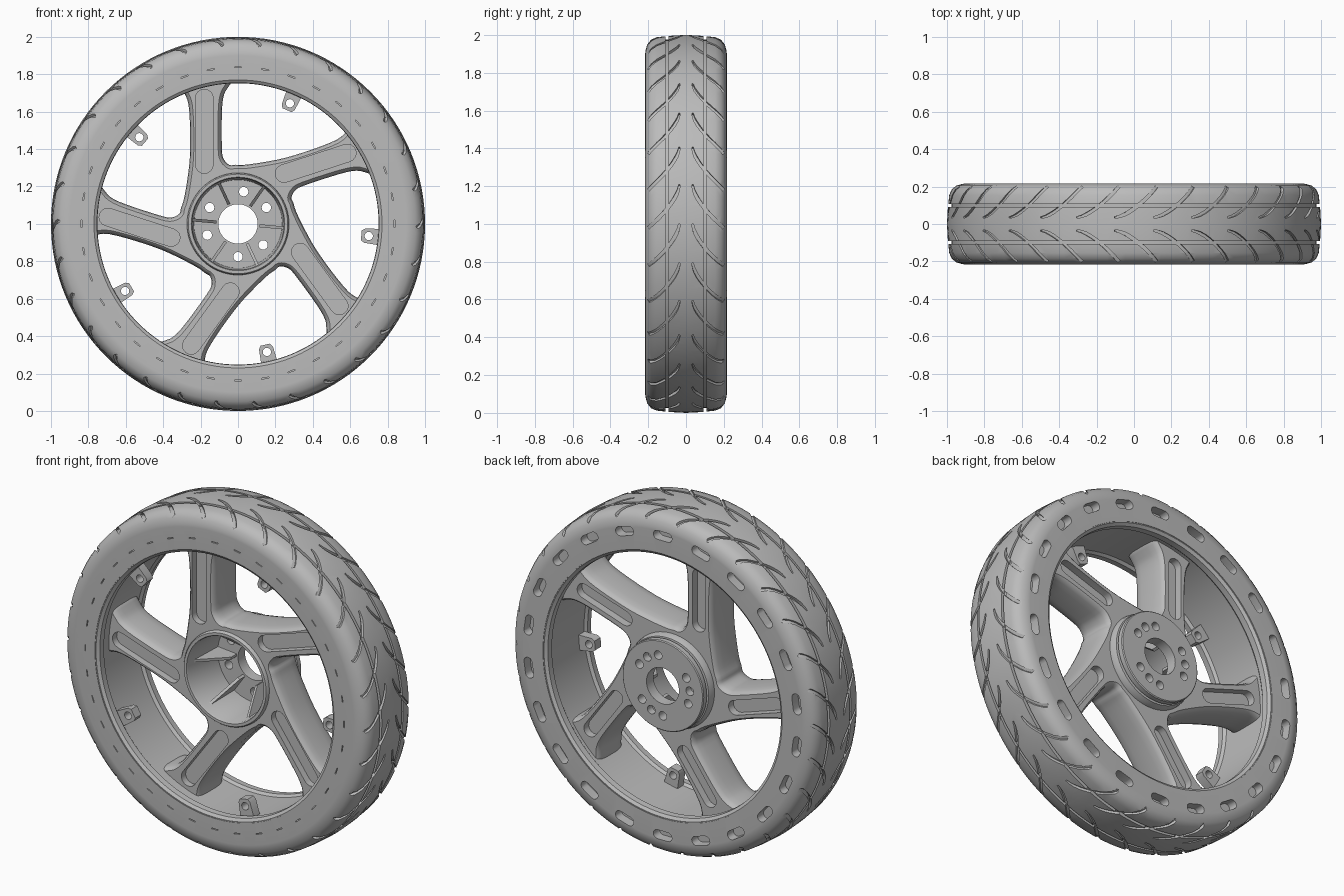
import bpy, bmesh, math
from mathutils import Vector

if "Cube" in bpy.data.objects:
    bpy.data.objects.remove(bpy.data.objects["Cube"])

grey = bpy.data.materials.new("mid grey")
grey.use_nodes = True
colour = (0.5, 0.5, 0.5, 1)
grey.diffuse_color = colour
grey.node_tree.nodes["Principled BSDF"].inputs["Base Color"].default_value = colour

TAU = math.tau
SPOKES = 5


def polar(r, a, y):
    """Point around the axle, which runs along y at z = 1."""
    return Vector((r * math.cos(a), y, 1 + r * math.sin(a)))


def turn(p, a):
    """Rotate a flat (x, z) point about the axle."""
    return (p[0] * math.cos(a) - p[1] * math.sin(a),
            p[0] * math.sin(a) + p[1] * math.cos(a))


def loft(bm, rings, loop=False):
    """Skin a run of rings; cap the ends unless it loops."""
    vs = [[bm.verts.new(p) for p in ring] for ring in rings]
    n = len(vs[0])
    pairs = list(zip(vs, vs[1:])) + ([(vs[-1], vs[0])] if loop else [])
    for a, b in pairs:
        for i in range(n):
            j = (i + 1) % n
            bm.faces.new((a[i], a[j], b[j], b[i]))
    if not loop:
        bm.faces.new(vs[0])
        bm.faces.new(vs[-1])


def prism(bm, outline, y0, y1):
    loft(bm, [[(x, y, 1 + z) for x, z in outline] for y in (y0, y1)])


def lathe(bm, profile, segs=128):
    loft(bm, [[polar(r, TAU * i / segs, y) for r, y in profile]
              for i in range(segs)], loop=True)


def stadium(u, v0, v1, w, steps=8):
    """Upright slot outline centred on u, from v0 to v1, half width w."""
    top = [(u + w * math.cos(math.pi * i / steps), v1 - w + w * math.sin(math.pi * i / steps))
           for i in range(steps + 1)]
    return top + [(2 * u - x, v0 + v1 - z) for x, z in top]


def disc(cx, cz, r, n=24):
    return [(cx + r * math.cos(TAU * i / n), cz + r * math.sin(TAU * i / n)) for i in range(n)]


def finish(name, bm, cutter=None):
    bmesh.ops.recalc_face_normals(bm, faces=bm.faces)
    mesh = bpy.data.meshes.new(name)
    bm.to_mesh(mesh)
    bm.free()
    mesh.materials.append(grey)
    ob = bpy.data.objects.new(name, mesh)
    bpy.context.collection.objects.link(ob)
    tool = finish(name + "_cutter", cutter) if cutter else None
    bpy.ops.object.select_all(action="DESELECT")
    bpy.context.view_layer.objects.active = ob
    ob.select_set(True)
    if tool:
        tool.hide_render = True
        mod = ob.modifiers.new("cut", "BOOLEAN")
        mod.operation = "DIFFERENCE"
        mod.solver = "EXACT"
        mod.object = tool
        bpy.ops.object.modifier_apply(modifier="cut")
        bpy.data.objects.remove(tool)
    bpy.ops.object.shade_smooth_by_angle(angle=math.radians(32))
    return ob


# Tyre: mirrored profile with two grooves running all the way round
half = [(0.775, 0.215), (0.9, 0.216), (0.915, 0.215), (0.95, 0.205), (0.975, 0.185),
        (0.988, 0.155), (0.993, 0.108), (0.975, 0.108), (0.975, 0.092), (0.995, 0.092)]
tyre = bmesh.new()
lathe(tyre, [(r, -y) for r, y in half] + [(1, 0)] + half[::-1])


def crown(y):
    """Tyre radius at a distance y from the middle."""
    pts = [(0, 1), (0.1, 0.994), (0.155, 0.988), (0.185, 0.975), (0.205, 0.95), (0.23, 0.91)]
    for (ya, ra), (yb, rb) in zip(pts, pts[1:]):
        if y <= yb:
            return ra + (rb - ra) * (y - ya) / (yb - ya)


# Curved tread cuts sweeping out to both shoulders
cuts = bmesh.new()
TREADS, STEPS = 30, 9
for k in range(TREADS):
    for side in (-1, 1):
        rings = []
        for i in range(STEPS + 1):
            t = i / STEPS
            y = 0.035 + 0.165 * t ** 1.6
            a = TAU * k / TREADS - 0.23 * t
            slope = Vector((0.23, 0.27 * t ** 0.6)).normalized()
            w = 0.004 + 0.005 * min(1, 4 * t)
            deep = -0.016 + 0.011 * t ** 3
            ring = []
            for s, d in ((-1, deep), (1, deep), (1, 0.03), (-1, 0.03)):
                ring.append(polar(crown(y) + d, a + s * w * slope.y,
                                  side * (y + s * w * slope.x)))
            rings.append(ring)
        loft(cuts, rings)

# Oval pockets on the back wall, fine slits on the front wall
for k in range(22):
    oval = [turn((z, x + 0.875), TAU * k / 22) for x, z in stadium(0, -0.06, 0.06, 0.026)]
    prism(cuts, oval, 0.16, 0.26)
for k in range(36):
    slit = [turn(p, TAU * k / 36) for p in
            ((-0.02, 0.835), (0.02, 0.835), (0.02, 0.84), (-0.02, 0.84))]
    prism(cuts, slit, -0.25, -0.207)
finish("tyre", tyre, cuts)

# Rim barrel with a rolled lip on each edge
lip = [(0.785, 0.212), (0.77, 0.212), (0.754, 0.2), (0.752, 0.165), (0.765, 0.15)]
rim = bmesh.new()
lathe(rim, [(r, -y) for r, y in lip] + lip[::-1])
finish("rim", rim)

# Spokes: one swept spoke outline repeated round the axle
spoke = [(-0.045, 0.315), (-0.075, 0.345), (-0.086, 0.4), (-0.086, 0.6), (-0.075, 0.69),
         (-0.05, 0.735), (-0.025, 0.78), (-0.06, 0.845), (-0.15, 0.85), (-0.25, 0.83),
         (-0.315, 0.76), (-0.29, 0.705), (-0.265, 0.64), (-0.256, 0.5), (-0.258, 0.35),
         (-0.272, 0.23), (-0.29, 0.13), (-0.305, 0.085)]
rough = [Vector(turn(p, TAU * k / SPOKES)) for k in range(SPOKES) for p in spoke]
count = len(rough)
outline = []
for i in range(count):
    p0, p1, p2, p3 = (rough[(i + d) % count] for d in (-1, 0, 1, 2))
    for t in (0, 0.33, 0.67):
        outline.append(0.5 * (2 * p1 + (p2 - p0) * t + (2 * p0 - 5 * p1 + 4 * p2 - p3) * t * t
                              + (3 * p1 - p0 - 3 * p2 + p3) * t ** 3))


def inset(points, d):
    """Shrink the outline by d, fading out inside the rim."""
    result = []
    for i, p in enumerate(points):
        along = (points[(i + 1) % len(points)] - points[i - 1]).normalized()
        fade = max(0, min(1, (0.83 - p.length) / 0.06))
        result.append(p + Vector((-along.y, along.x)) * d * fade)
    return result


spider = bmesh.new()
layers = [(-0.1, 0.02), (-0.092, 0.011), (-0.07, 0.004), (-0.04, 0),
          (0.06, 0), (0.1, 0.004), (0.122, 0.011), (0.13, 0.02)]
loft(spider, [[(p.x, y, 1 + p.y) for p in inset(outline, d)] for y, d in layers])

# Recessed panels on both faces of each spoke, and the hub opening
cuts = bmesh.new()
prism(cuts, disc(0, 0, 0.255, 64), -0.3, 0.3)
for k in range(SPOKES):
    a = TAU * k / SPOKES
    prism(cuts, [turn(p, a) for p in stadium(-0.18, 0.27, 0.72, 0.047)], -0.2, -0.06)
    prism(cuts, [turn(p, a) for p in stadium(-0.175, 0.33, 0.7, 0.042)], 0.085, 0.25)
finish("spokes", spider, cuts)

# Hub: open cup at the front, drilled flange at the back
hub = bmesh.new()
lathe(hub, [(0.25, -0.12), (0.266, -0.12), (0.272, -0.112), (0.276, -0.07),
            (0.276, 0.125), (0.272, 0.15), (0.265, 0.17), (0.25, 0.172), (0.25, 0.18),
            (0.262, 0.182), (0.262, 0.21), (0.257, 0.215), (0.105, 0.215), (0.105, 0.15),
            (0.236, 0.15), (0.245, -0.11)], 64)
cuts = bmesh.new()
for group in range(3):
    for step in (-25, 0, 25):
        a = math.radians(55 + 120 * group + step)
        prism(cuts, disc(0.175 * math.cos(a), 0.175 * math.sin(a), 0.025),
              0.1 if step else 0.17, 0.3)
finish("hub", hub, cuts)

# Sloping ribs inside the hub cup
ribs = bmesh.new()
for k in range(6):
    a = math.radians(55 + 60 * k)
    across = Vector((-math.sin(a), 0, math.cos(a))) * 0.008
    web = [polar(r, a, y) for r, y in
           ((0.115, 0.16), (0.115, 0.1), (0.245, -0.06), (0.245, 0.16))]
    loft(ribs, [[p + across * s for p in web] for s in (-1, 1)])
finish("hub_ribs", ribs)

# Small drilled brackets on the inside of the rim
tabs, cuts = bmesh.new(), bmesh.new()
shape = [(-0.045, 0.775), (-0.038, 0.68), (-0.026, 0.662), (0.026, 0.662),
         (0.038, 0.68), (0.045, 0.775)]
for k in range(SPOKES):
    a = TAU * k / SPOKES + math.radians(-23.3)
    prism(tabs, [turn(p, a) for p in shape], -0.155, -0.1)
    cx, cz = turn((0, 0.702), a)
    prism(cuts, disc(cx, cz, 0.022), -0.2, 0)
finish("rim_brackets", tabs, cuts)
